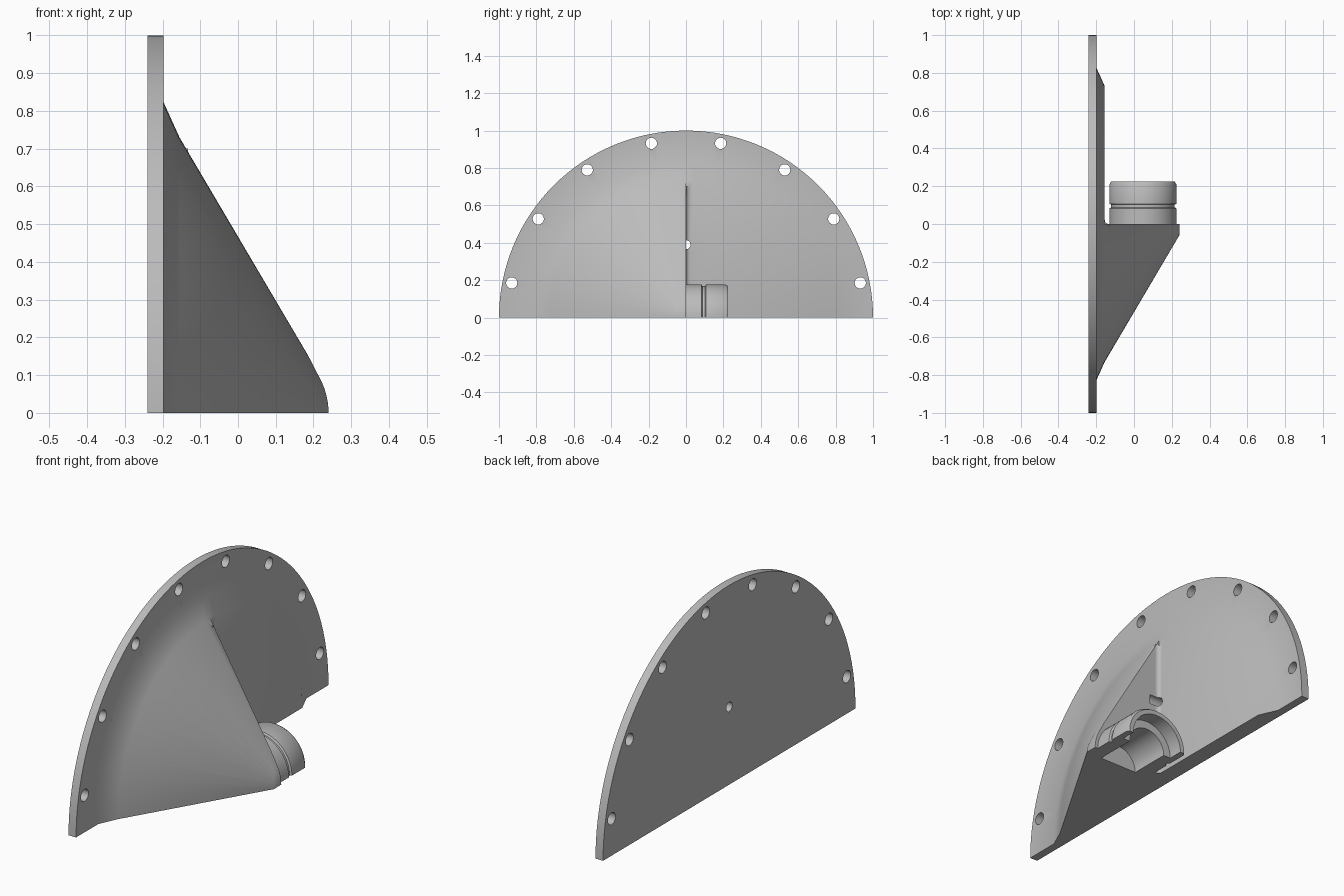
import bpy, bmesh, math
from mathutils import Matrix, Vector

cube = bpy.data.objects.get("Cube")
if cube:
    bpy.data.objects.remove(cube)

grey = bpy.data.materials.new("plain grey")
grey.use_nodes = True
GREY = (0.5, 0.5, 0.5, 1)
grey.diffuse_color = GREY
grey.node_tree.nodes["Principled BSDF"].inputs["Base Color"].default_value = GREY


def add(name, bm):
    bmesh.ops.recalc_face_normals(bm, faces=bm.faces[:])
    mesh = bpy.data.meshes.new(name)
    bm.to_mesh(mesh)
    bm.free()
    mesh.materials.append(grey)
    ob = bpy.data.objects.new(name, mesh)
    bpy.context.collection.objects.link(ob)
    return ob


def revolve(name, profile, cuts, place=Matrix(), steps=128):
    """Turn (along, radius) points round the x axis, then keep the side each cut normal faces."""
    bm = bmesh.new()
    verts = [bm.verts.new((a, 0, r)) for a, r in profile]
    edges = [bm.edges.new(pair) for pair in zip(verts, verts[1:])]
    bmesh.ops.spin(bm, geom=verts + edges, cent=(0, 0, 0), axis=(1, 0, 0),
                   angle=math.tau, steps=steps)
    bmesh.ops.remove_doubles(bm, verts=bm.verts[:], dist=1e-5)
    bm.transform(place)
    for normal in cuts:
        bmesh.ops.bisect_plane(bm, geom=bm.verts[:] + bm.edges[:] + bm.faces[:], dist=1e-6,
                               plane_co=(0, 0, 0), plane_no=normal, clear_inner=True)
        bmesh.ops.holes_fill(bm, edges=[e for e in bm.edges if e.is_boundary])
    return add(name, bm)


def prism(name, outline, direction):
    bm = bmesh.new()
    face = bm.faces.new([bm.verts.new(p) for p in outline])
    out = bmesh.ops.extrude_face_region(bm, geom=[face])
    moved = [v for v in out["geom"] if isinstance(v, bmesh.types.BMVert)]
    bmesh.ops.translate(bm, verts=moved, vec=direction)
    return add(name, bm)


def combine(target, other, operation):
    mod = target.modifiers.new(operation.lower(), "BOOLEAN")
    mod.object, mod.operation, mod.solver = other, operation, "EXACT"
    bpy.context.view_layer.objects.active = target
    bpy.ops.object.modifier_apply(modifier=mod.name)
    bpy.data.objects.remove(other)


def rod(radius, x0, x1, y, z):
    return revolve("hole_cutter", [(x0, 0), (x0, radius), (x1, radius), (x1, 0)], [],
                   Matrix.Translation((0, y, z)), 24)


UP, FRONT = (0, 0, 1), (0, -1, 0)
BACK_X, FACE_X, RAISED_X, TIP_X = -0.24, -0.198, -0.155, 0.24
AXIS_X = 0.047

# Half-round flange with a bevelled raised centre
flange = revolve("flange", [(BACK_X, 0), (BACK_X, 1), (FACE_X, 1), (FACE_X, 0.825),
                            (RAISED_X, 0.73), (RAISED_X, 0)], [UP])

# Quarter cone, its tip rounded about the spout axis
cone = revolve("cone", [(-0.22, 0), (-0.22, 0.73), (RAISED_X, 0.73), (TIP_X, 0.06), (TIP_X, 0)],
               [UP, FRONT])
arc = [math.radians(4 * i) for i in range(8)]
nose = [(AXIS_X + 0.193 * math.cos(a), -1, 0.193 * math.sin(a)) for a in arc]
outline = [(-0.3, -1, -0.1), (TIP_X, -1, -0.1)] + nose + [(-0.2, -1, 0.9), (-0.3, -1, 0.9)]
combine(cone, prism("nose_cutter", outline, (0, 2, 0)), "INTERSECT")

# Concave fillet where the cone wall meets the flange
R = 0.022
curve = [math.radians(15 * i) for i in range(7)]
corner = [(RAISED_X - 0.01, -0.01, 0), (RAISED_X - 0.01, R, 0)]
corner += [(RAISED_X + R * (1 - math.sin(a)), R * (1 - math.cos(a)), 0) for a in reversed(curve)][::-1][::-1]
corner = corner[:2] + [(RAISED_X + R - R * math.cos(a), R - R * math.sin(a), 0) for a in curve]
corner += [(RAISED_X + R, -0.01, 0)]
fillet = prism("fillet", corner, (0, 0, 0.7))

# Half spout with a groove, pointing to the back
to_back = Matrix.Translation((AXIS_X, 0, 0)) @ Matrix.Rotation(math.pi / 2, 4, "Z")
spout = revolve("spout", [(-0.01, 0), (-0.01, 0.177), (0.083, 0.177), (0.088, 0.168),
                          (0.102, 0.168), (0.107, 0.177), (0.21, 0.177), (0.225, 0.168),
                          (0.225, 0)], [UP], to_back, 64)

combine(flange, cone, "UNION")
combine(flange, fillet, "UNION")
combine(flange, spout, "UNION")

# Bore with a wide mouth
bore = revolve("bore_cutter", [(-0.06, 0), (-0.06, 0.105), (0.15, 0.105), (0.15, 0.145),
                               (0.3, 0.145), (0.3, 0)], [], to_back, 64)
combine(flange, bore, "DIFFERENCE")

# Rim bolt holes and the small drain hole
for i in range(8):
    a = math.radians(11.25 + 22.5 * i)
    combine(flange, rod(0.03, -0.3, -0.1, 0.95 * math.cos(a), 0.95 * math.sin(a)), "DIFFERENCE")
combine(flange, rod(0.024, -0.3, -0.1, 0, 0.39), "DIFFERENCE")

flange.name = "flanged_half_cone"
bpy.ops.object.select_all(action="DESELECT")
flange.select_set(True)
bpy.context.view_layer.objects.active = flange
bpy.ops.object.shade_smooth_by_angle(angle=math.radians(35))
